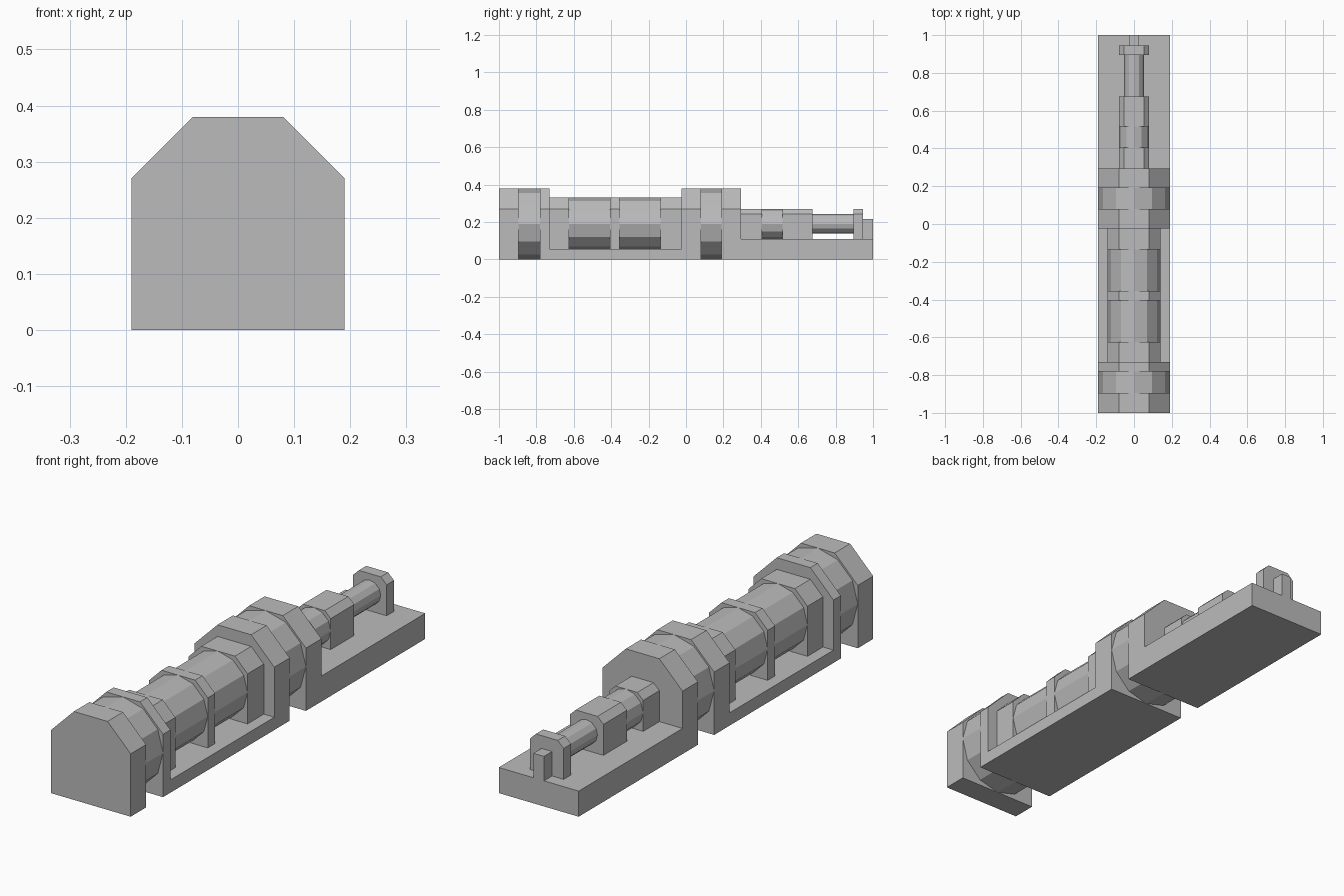
import bpy, math

if "Cube" in bpy.data.objects:
    bpy.data.objects.remove(bpy.data.objects["Cube"])

grey = bpy.data.materials.new("plain_grey")
grey.diffuse_color = (0.5, 0.5, 0.5, 1)
grey.use_nodes = True
grey.node_tree.nodes["Principled BSDF"].inputs["Base Color"].default_value = grey.diffuse_color
AXIS = 0.19  # height of the shaft axis


def extrude(name, profile, y0, y1):
    """Extrude a closed x-z profile (counter-clockwise from the front) along y."""
    n = len(profile)
    verts = [(x, y, z) for y in (y0, y1) for x, z in profile]
    faces = [tuple(range(n)), tuple(range(2 * n - 1, n - 1, -1))]
    faces += [(i, i + n, (i + 1) % n + n, (i + 1) % n) for i in range(n)]
    mesh = bpy.data.meshes.new(name)
    mesh.from_pydata(verts, [], faces)
    mesh.materials.append(grey)
    obj = bpy.data.objects.new(name, mesh)
    bpy.context.collection.objects.link(obj)
    return obj


def block(name, half, z0, z1, y0, y1):
    extrude(name, [(-half, z0), (half, z0), (half, z1), (-half, z1)], y0, y1)


def arch(name, half, top_half, z0, shoulder, top, y0, y1):
    extrude(name, [(-half, z0), (half, z0), (half, shoulder), (top_half, top),
                   (-top_half, top), (-half, shoulder)], y0, y1)


def drum(name, r, y0, y1):
    angles = [math.radians(30 * i) for i in range(12)]
    extrude(name, [(r * math.cos(a), AXIS + r * math.sin(a)) for a in angles], y0, y1)


# Large chamfered housings standing on the ground
for i, (a, b) in enumerate([(-1, -0.895), (-0.78, -0.73), (-0.025, 0.08), (0.19, 0.295)]):
    arch(f"large_housing_{i + 1}", 0.19, 0.08, 0, 0.27, 0.38, a, b)

# Large drums in the gaps between housings
drum("front_drum", 0.19, -0.895, -0.78)
drum("rear_drum", 0.19, 0.08, 0.19)

# Middle section: thin base, collars and shaft drums
block("middle_base", 0.19, 0, 0.055, -0.73, -0.025)
for i, (a, b) in enumerate([(-0.73, -0.625), (-0.405, -0.355), (-0.135, -0.025)]):
    arch(f"middle_collar_{i + 1}", 0.14, 0.08, 0.055, 0.27, 0.33, a, b)
drum("middle_drum_1", 0.14, -0.625, -0.405)
drum("middle_drum_2", 0.14, -0.355, -0.135)

# Rear section: thick base, small collars, narrow shaft and end post
block("rear_base", 0.19, 0, 0.11, 0.295, 1)
for i, (a, b) in enumerate([(0.295, 0.405), (0.515, 0.675), (0.895, 0.945)]):
    arch(f"small_collar_{i + 1}", 0.08, 0.052, 0.11, 0.243, 0.27, a, b)
drum("small_drum", 0.08, 0.405, 0.515)
drum("narrow_shaft", 0.052, 0.675, 0.895)
block("end_post", 0.025, 0.11, 0.215, 0.945, 1)
